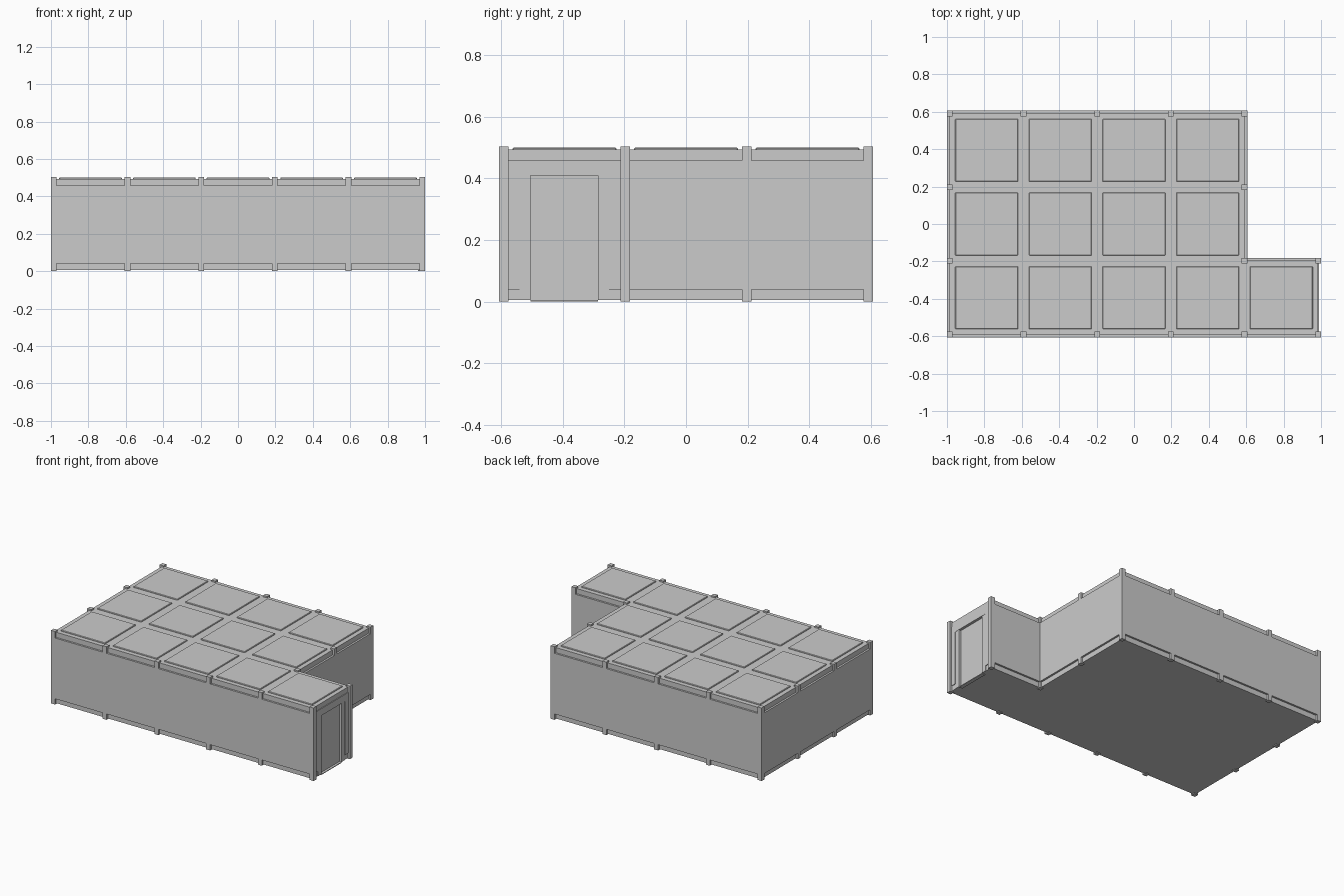
import bpy
import bmesh

cube = bpy.data.objects.get("Cube")
if cube:
    bpy.data.objects.remove(cube, do_unlink=True)

CELL = 0.394
X0, Y0 = -2.5 * CELL, -1.5 * CELL
HALF = 0.015            # half width of a post
TOP = 0.503
BASE, ROOF = 0.005, 0.493
LOW, HIGH = 0.04, 0.458  # lower and upper edge of the wall panels
END = 0.972             # back plane of the doorway


def finish(name, bm):
    bmesh.ops.recalc_face_normals(bm, faces=bm.faces)
    mesh = bpy.data.meshes.new(name)
    bm.to_mesh(mesh)
    bm.free()
    obj = bpy.data.objects.new(name, mesh)
    bpy.context.collection.objects.link(obj)
    return obj


def box(name, low, high):
    bm = bmesh.new()
    bmesh.ops.create_cube(bm, size=1)
    for v in bm.verts:
        for k in range(3):
            v.co[k] = low[k] if v.co[k] < 0 else high[k]
    return finish(name, bm)


def node(i, j):
    return X0 + i * CELL, Y0 + j * CELL


def l_block(name, grow, z0, z1):
    """Extrude the L-shaped plan, pushed outward by grow."""
    left, front = node(0, 0)
    notch_x, notch_y = node(4, 1)
    back = node(0, 3)[1]
    plan = [(left - grow, front - grow), (END, front - grow),
            (END, notch_y + grow), (notch_x + grow, notch_y + grow),
            (notch_x + grow, back + grow), (left - grow, back + grow)]
    bm = bmesh.new()
    face = bm.faces.new([bm.verts.new((x, y, z0)) for x, y in plan])
    out = bmesh.ops.extrude_face_region(bm, geom=[face])
    for v in out["geom"]:
        if isinstance(v, bmesh.types.BMVert):
            v.co.z = z1
    return finish(name, bm)


def occupied(i, j):
    return 0 <= j < 3 and (0 <= i < 4 or (i == 4 and j == 0))


# Body: recessed core with outer wall panels
l_block("core", 0.002, BASE, ROOF)
l_block("wall_panels", HALF, LOW, HIGH)

# Raised roof tiles with slightly chamfered rims
for i in range(5):
    for j in range(3):
        if occupied(i, j):
            x, y = node(i + 0.5, j + 0.5)
            r = 0.168
            tile = box(f"roof_tile_{i}_{j}", (x - r, y - r, ROOF - 0.01),
                       (x + r, y + r, 0.5))
            bevel = tile.modifiers.new("rim", "BEVEL")
            bevel.width = 0.003
            bevel.segments = 1

# Posts round the perimeter: full height at corners, stubs elsewhere
for i in range(6):
    for j in range(4):
        around = sum(occupied(i + a, j + b) for a in (-1, 0) for b in (-1, 0))
        if around in (0, 4):
            continue
        x, y = node(i, j)
        spans = [(0, TOP)] if around != 2 else [(0, LOW), (HIGH, TOP)]
        for n, (z0, z1) in enumerate(spans):
            box(f"post_{i}_{j}_{n}", (x - HALF, y - HALF, z0),
                (x + HALF, y + HALF, z1))

# Doorway in the narrow end
y0 = Y0 + HALF
y1 = Y0 + CELL - HALF
inner0, inner1 = -0.505, -0.285
back = END - 0.01
box("door_top_band", (back, y0, HIGH), (0.985, y1, ROOF))
box("door_header", (back, y0, 0.41), (0.99, y1, HIGH))
for side, outer, inner in (("right", y0, inner0), ("left", y1, inner1)):
    frame = inner - 0.035 if inner < outer + 0 else inner + 0.035
    frame = inner + (0.035 if outer > inner else -0.035)
    a, b = sorted((outer, frame))
    box(f"door_wall_{side}", (back, a, LOW), (0.99, b, 0.41))
    box(f"door_skirting_{side}", (back, a, BASE), (0.985, b, LOW))
    a, b = sorted((frame, inner))
    box(f"door_jamb_{side}", (back, a, BASE), (0.988, b, 0.41))
box("door_sill", (back, inner0, 0.0), (0.988, inner1, BASE))
